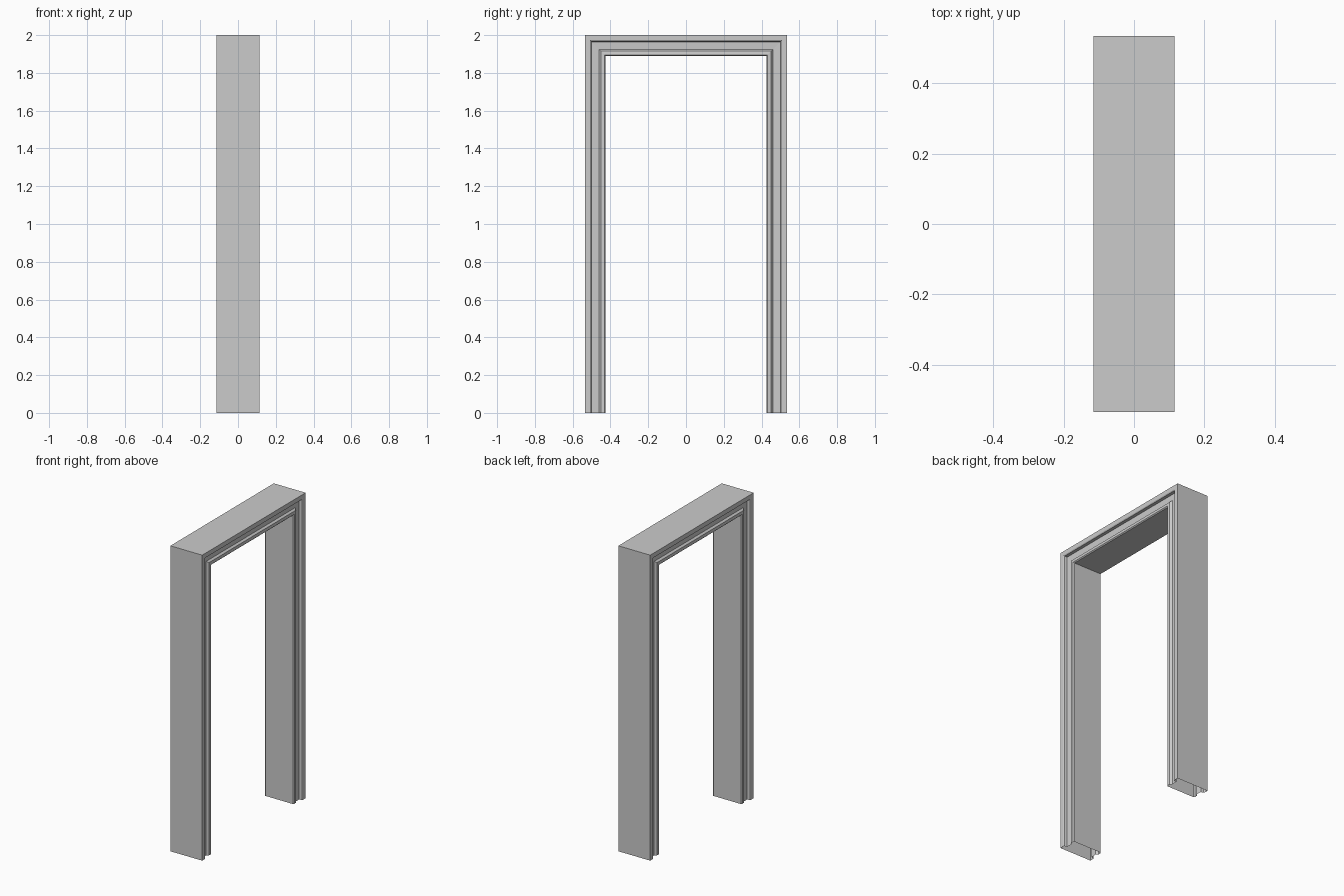
import bpy, bmesh

if "Cube" in bpy.data.objects:
    bpy.data.objects.remove(bpy.data.objects["Cube"])

HALF_WIDTH, HEIGHT = 0.535, 2.0

# moulding cross-section on the +x side: (inset from the outer edge, x)
moulding = [(0, .115), (.027, .115), (.033, .111), (.036, .094),
            (.075, .092), (.085, .104), (.104, .106), (.11, .10)]
# mirror it to the -x side to get the closed section
section = moulding + [(d, -x) for d, x in reversed(moulding)]


def path_points(d, x):
    """Mitred door-opening path for one point of the section."""
    y, z = HALF_WIDTH - d, HEIGHT - d
    return [(x, -y, 0), (x, -y, z), (x, y, z), (x, y, 0)]


# sweep the section up one jamb, along the head and down the other jamb
bm = bmesh.new()
rails = [[bm.verts.new(p) for p in path_points(d, x)] for d, x in section]
for a, b in zip(rails, rails[1:] + rails[:1]):
    for i in range(3):
        bm.faces.new((a[i], a[i + 1], b[i + 1], b[i]))
bmesh.ops.recalc_face_normals(bm, faces=bm.faces)

mesh = bpy.data.meshes.new("door_frame")
bm.to_mesh(mesh)
bm.free()
frame = bpy.data.objects.new("door_frame", mesh)
bpy.context.collection.objects.link(frame)
